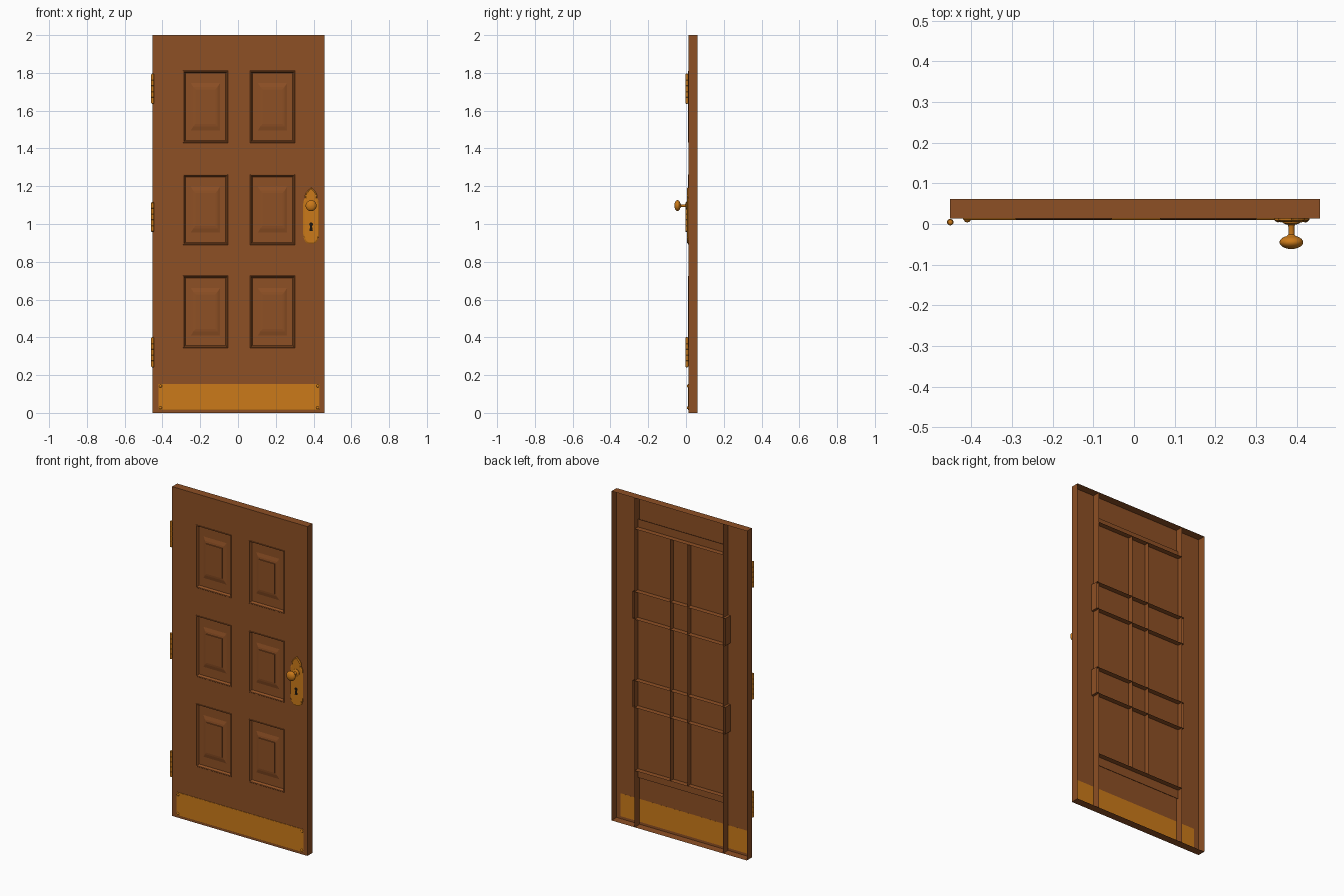
import bpy, bmesh, math

if "Cube" in bpy.data.objects:
    bpy.data.objects.remove(bpy.data.objects["Cube"])


def material(name, rgb):
    m = bpy.data.materials.new(name)
    m.diffuse_color = (*rgb, 1)
    m.use_nodes = True
    m.node_tree.nodes["Principled BSDF"].inputs["Base Color"].default_value = m.diffuse_color
    return m


WOOD = material("wood", (0.27, 0.08, 0.018))
BRASS = material("brass", (0.60, 0.195, 0.010))
DARK = material("dark", (0.01, 0.007, 0.004))
FRONT, BACK = 0.0135, 0.062


def loft(name, shapes, mat, cap_back=True, smooth=False):
    """Skin a list of sections running back to front; each shape is a list of rings."""
    bm = bmesh.new()
    for rings in shapes:
        vs = [[bm.verts.new(p) for p in r] for r in rings]
        n = len(vs[0])
        for a, b in zip(vs, vs[1:]):
            for i in range(n):
                j = (i + 1) % n
                bm.faces.new((a[i], a[j], b[j], b[i]))
        bm.faces.new(vs[-1])
        if cap_back:
            bm.faces.new(vs[0][::-1])
    me = bpy.data.meshes.new(name)
    bm.to_mesh(me)
    bm.free()
    ob = bpy.data.objects.new(name, me)
    bpy.context.collection.objects.link(ob)
    me.materials.append(mat)
    if smooth:
        bpy.ops.object.select_all(action='DESELECT')
        ob.select_set(True)
        bpy.context.view_layer.objects.active = ob
        bpy.ops.object.shade_smooth_by_angle(angle=math.radians(35))
    return ob


def rect(x0, x1, z0, z1, y, ix=0.0, iz=None):
    iz = ix if iz is None else iz
    return [(x0 + ix, y, z0 + iz), (x1 - ix, y, z0 + iz),
            (x1 - ix, y, z1 - iz), (x0 + ix, y, z1 - iz)]


def box(x0, x1, z0, z1, yb=BACK, yf=FRONT):
    return [rect(x0, x1, z0, z1, yb), rect(x0, x1, z0, z1, yf)]


def lathe(profile, cx=0.0, cz=0.0, n=32):
    """Rings around the y axis from (radius, y) pairs."""
    return [[(cx + r * math.cos(2 * math.pi * i / n), y, cz + r * math.sin(2 * math.pi * i / n))
             for i in range(n)] for r, y in profile]


# Door leaf: hollow members, open at the back
XL, XR = -0.452, 0.457
OX = [(-0.292, -0.053), (0.063, 0.302)]
OZ = [(0.344, 0.727), (0.89, 1.263), (1.43, 1.812)]
loft("stiles", [box(XL, OX[0][0], 0, 2), box(OX[1][1], XR, 0, 2)], WOOD, False)
loft("end_rails", [box(OX[0][0], OX[1][1], 0, OZ[0][0]),
                   box(OX[0][0], OX[1][1], OZ[2][1], 2)], WOOD, False)
loft("middle_rails", [box(OX[0][0] - 0.015, OX[1][1] + 0.015, OZ[i][1], OZ[i + 1][0])
                      for i in (0, 1)], WOOD, False)
loft("mullion", [box(OX[0][1], OX[1][0], OZ[0][0], OZ[2][1])], WOOD, False)

# Six raised panels: bead, recessed field, bevel, stepped centre
SECTION = [(0, 0, FRONT), (0.002, 0.002, 0.0115), (0.006, 0.006, 0.0125), (0.008, 0.008, 0.018),
           (0.013, 0.013, 0.026), (0.042, 0.065, 0.026), (0.055, 0.086, 0.021),
           (0.066, 0.099, 0.0195), (0.067, 0.100, 0.0155)]
loft("raised_panels", [[rect(*x, *z, y, ix, iz) for ix, iz, y in SECTION]
                       for x in OX for z in OZ], WOOD, False)
loft("panel_backing", [box(OX[0][0], OX[1][1], 0.29, 1.86, 0.030, 0.028)], WOOD)

# Kick plate
loft("kick_plate", [[rect(-0.420, 0.432, 0.015, 0.154, y, i)
                     for y, i in ((0.0138, 0), (0.0105, 0), (0.0095, 0.002))]], BRASS)

# Lock plate with pointed top and rounded foot
CX = 0.387
half = [(0.014, 0.896), (0.026, 0.902), (0.035, 0.914), (0.041, 0.932), (0.042, 0.955),
        (0.042, 1.105), (0.039, 1.125), (0.031, 1.138), (0.032, 1.150), (0.027, 1.165),
        (0.016, 1.178), (0.007, 1.186)]
outline = half + [(0, 1.194)] + [(-x, z) for x, z in reversed(half)]


def plate_ring(y, s):
    return [(CX + x * s, y, 1.045 + (z - 1.045) * (1 - (1 - s) * 0.3)) for x, z in outline]


loft("lock_plate", [[plate_ring(0.0132, 1), plate_ring(0.009, 1), plate_ring(0.005, 0.86)]], BRASS)

# Keyhole: round eye and flared slot
slot = [(-0.009, 0.963), (0.009, 0.963), (0.004, 0.995), (-0.004, 0.995)]
loft("keyhole", [lathe([(0.010, 0.007), (0.010, 0.0042)], CX, 0.998, 20),
                 [[(CX + x, y, z) for x, z in slot] for y in (0.007, 0.0044)]], DARK)

# Knob: rose, stem and flattened ball
knob = [(0.022, 0.008), (0.022, 0.003), (0.016, 0.0), (0.009, -0.002), (0.0075, -0.006),
        (0.0075, -0.026), (0.012, -0.030)]
knob += [(0.029 * math.cos(a), -0.045 - 0.0165 * math.sin(a))
         for a in (math.radians(d) for d in range(-56, 85, 10))]
knob.append((0.001, -0.0617))
loft("door_knob", [lathe(knob, CX, 1.097)], BRASS, smooth=True)


# Screws
def screw(x, z, r, y):
    return lathe([(r, y), (r * 0.92, y - r * 0.3), (r * 0.6, y - r * 0.6), (0.001, y - r * 0.75)],
                 x, z, 14)


loft("kick_plate_screws", [screw(x, z, 0.008, 0.010) for x in (-0.410, 0.422)
                           for z in (0.027, 0.142)], BRASS, smooth=True)
loft("lock_plate_screws", [screw(CX + s * x, z, 0.005, 0.008) for s in (-1, 1)
                           for x, z in ((0.033, 0.930), (0.025, 1.150))], BRASS, smooth=True)

# Hinge barrels: five knuckles with rounded pin tips, turned upright
H = 0.152
barrel = [(0.003, 0.004), (0.006, 0.002)]
for k in range(5):
    a, b = -H * k / 5, -H * (k + 1) / 5
    barrel += [(0.0065, a), (0.008, a - 0.001), (0.008, b + 0.001), (0.0065, b)]
barrel += [(0.006, -H - 0.002), (0.003, -H - 0.004)]
for name, z in (("bottom", 0.245), ("middle", 0.961), ("top", 1.64)):
    ob = loft(name + "_hinge", [lathe(barrel, n=16)], BRASS, smooth=True)
    ob.rotation_euler.x = -math.pi / 2
    ob.location = (-0.452, 0.0045, z)
